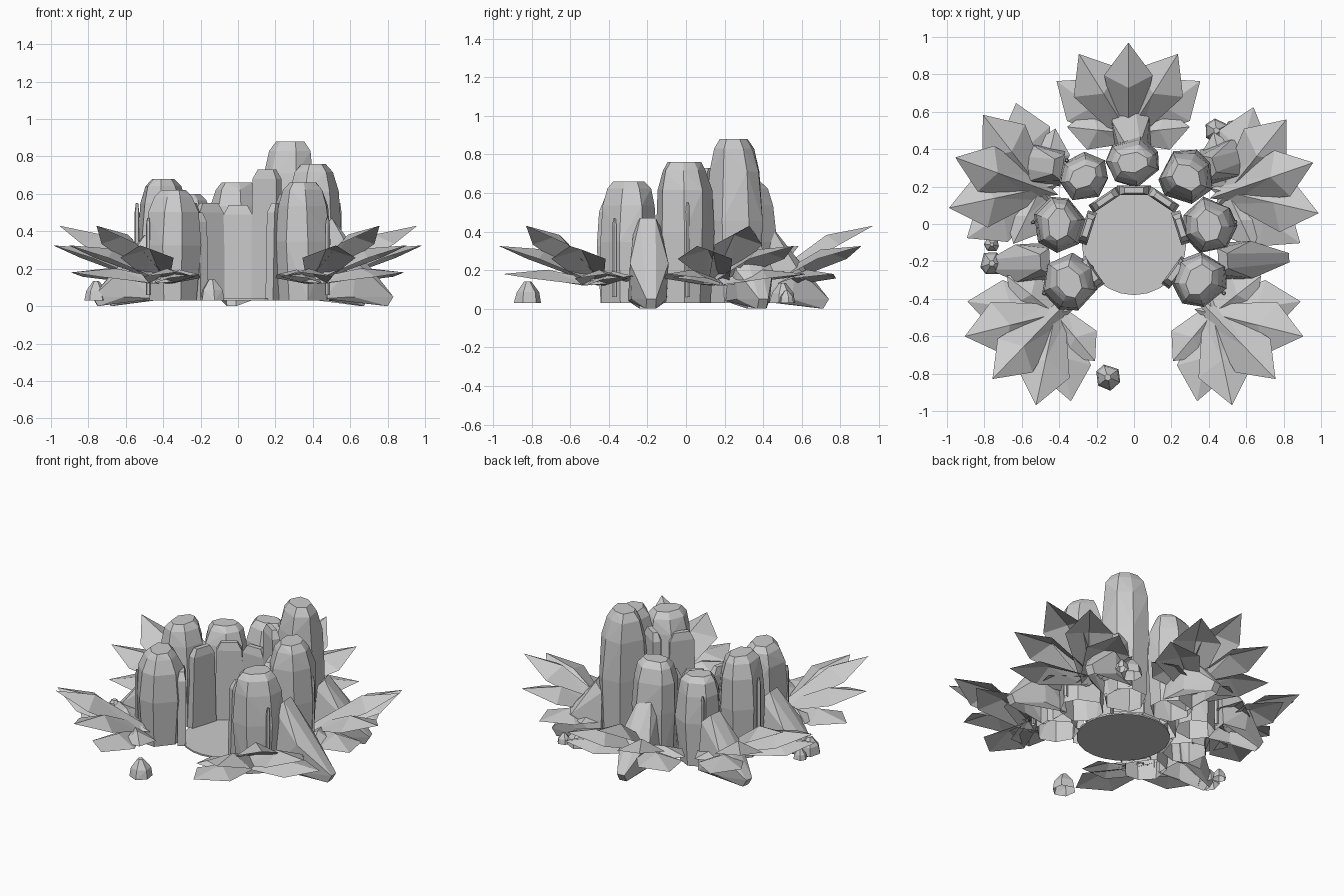
import bpy, bmesh, math, random
from mathutils import Matrix

random.seed(4)
cube = bpy.data.objects.get("Cube")
if cube:
    bpy.data.objects.remove(cube, do_unlink=True)

stone = bpy.data.materials.new("pale_grey")
stone.use_nodes = True
GREY = (0.6, 0.6, 0.6, 1)
stone.diffuse_color = GREY
stone.node_tree.nodes["Principled BSDF"].inputs["Base Color"].default_value = GREY


def finish(name, bm, matrix):
    mesh = bpy.data.meshes.new(name)
    bm.to_mesh(mesh)
    bm.free()
    mesh.materials.append(stone)
    obj = bpy.data.objects.new(name, mesh)
    obj.matrix_world = matrix
    bpy.context.collection.objects.link(obj)


def place(x, y, angle=0, z=0):
    return Matrix.Translation((x, y, z)) @ Matrix.Rotation(math.radians(angle), 4, "Z")


def outward(x, y):
    """Direction in degrees from the floor's centre."""
    return math.degrees(math.atan2(y + .1, x))


def hull(name, points, matrix):
    """Convex stone shell, open underneath."""
    bm = bmesh.new()
    for p in points:
        bm.verts.new(p)
    bmesh.ops.convex_hull(bm, input=bm.verts)
    bmesh.ops.delete(bm, geom=[v for v in bm.verts if not v.link_faces], context="VERTS")
    bmesh.ops.recalc_face_normals(bm, faces=bm.faces)
    bm.normal_update()
    under = [f for f in bm.faces if f.normal.z < -.9]
    bmesh.ops.delete(bm, geom=under, context="FACES")
    bmesh.ops.dissolve_limit(bm, angle_limit=.05, verts=bm.verts, edges=bm.edges)
    finish(name, bm, matrix)


# Rings of a column: height share, radial and tangential width
COLUMN = ((0, .9, .88), (.5, 1, 1), (.8, .88, .95), (.94, .66, .78), (1, .42, .58))


def boulder(name, x, y, radius, height, sides=7, bottom=.03, profile=COLUMN):
    """Faceted column with sloping shoulders and a flat crown."""
    points = []
    start = random.uniform(0, math.tau)
    angles = [math.tau * (k + random.uniform(-.18, .18)) / sides + start for k in range(sides)]
    for t, radial, tangential in profile:
        for a in angles:
            r = radius * random.uniform(.96, 1.08)
            points.append((r * radial * math.cos(a), r * tangential * math.sin(a),
                           bottom + t * (height - bottom)))
    hull(name, points, place(x, y, outward(x, y)))


# Round floor
bm = bmesh.new()
bmesh.ops.create_cone(bm, cap_ends=True, segments=24, radius1=.28, radius2=.28, depth=.01)
finish("floor_disc", bm, place(0, -.1, 0, .035))

# Ring of tall stones
for i, (x, y, r, h) in enumerate([
        (-.35, -.31, .15, .62), (-.4, 0, .145, .68), (-.27, .25, .135, .6), (-.01, .33, .14, .66),
        (.28, .25, .148, .88), (.4, -.01, .15, .76), (.35, -.3, .15, .66)]):
    boulder(f"ring_stone_{i}", x, y, r, h)

# Upright slabs lining the inside
for i, (x, y, h) in enumerate([
        (-.23, -.26, .5), (-.25, -.02, .55), (-.155, .13, .55), (0, .18, .54),
        (.155, .13, .73), (.25, -.02, .6), (.22, -.26, .55)]):
    w, t = .09, .025
    pts = [(s * a, s * b, z) for s in (-1, 1) for a, b, z in
           ((t, w, .03), (t, -w, .03), (t, w * .85, h - .05), (t, -w * .85, h - .05),
            (t * .6, w * .55, h), (t * .6, -w * .55, h))]
    hull(f"inner_slab_{i}", pts, place(x, y, outward(x, y)))

# Leaning buttress stones that taper to the ground outside the ring
for i, (x, y, ang, h, reach) in enumerate([
        (.45, -.2, 3, .47, .38), (-.45, -.2, 183, .38, .33), (.38, .3, 18, .4, .33),
        (-.38, .3, 172, .4, .33), (0, .38, 96, .44, .36)]):
    pts = []
    for s in (-1, 1):
        pts += [(0, .1 * s, .04), (0, .07 * s, h - .05), (.05, .04 * s, h), (.18, .1 * s, h * .5),
                (.16, .09 * s, .05), (reach, .025 * s, .05), (reach - .03, .025 * s, 0)]
    hull(f"buttress_{i}", pts, place(x, y, ang))

# Slender posts on the outer side of the ring
POST = ((0, 1, 1), (.9, 1, 1), (1, .5, .5))
for x, y, h in ((.54, .01, .55), (.48, -.37, .47), (.36, .34, .5)):
    for side, s in (("left", 1), ("right", -1)):
        boulder(f"thin_post_{side}", s * x, y, .013, h, 5, .06, POST)


def leaf(name, x, y, angle, length, width, rise):
    """Broad kite-shaped leaf arched along a raised midrib."""
    bm = bmesh.new()
    base, tip, rib = (bm.verts.new(p) for p in
                      ((-.1, 0, .13), (length, 0, .17 + rise), (length * .5, 0, .195 + rise * .72)))
    for s in (1, -1):
        root = bm.verts.new((.02, .06 * s, .12 + rise * .15))
        edge = bm.verts.new((length * .64, width * s, .15 + rise * .7))
        for tri in ((base, rib, root), (root, rib, edge), (edge, rib, tip)):
            bm.faces.new(tri if s < 0 else tri[::-1])
    bmesh.ops.recalc_face_normals(bm, faces=bm.faces)
    bm.normal_update()
    if sum(f.normal.z for f in bm.faces) < 0:
        bmesh.ops.reverse_faces(bm, faces=bm.faces)
    finish(name, bm, place(x, y, angle))


# Five leaf fans: turn from the fan's axis, length, half width, rise of tip
FAN = [(0, .485, .13, .26), (32, .5, .145, .155), (54, .475, .14, .01), (84, .33, .11, 0)]
for i, (x, y, ang) in enumerate([
        (-.03, .485, 90), (-.5, .19, 160), (.5, .17, 19), (-.42, -.48, 226), (.42, -.48, 314)]):
    for j, (turn, length, width, rise) in enumerate(FAN):
        for s in (1, -1) if turn else (1,):
            leaf(f"fan_{i}_leaf_{j}_{'a' if s > 0 else 'b'}", x, y, ang + s * turn, length, width, rise)

# Loose pebbles
PEBBLE = ((0, 1, 1), (.5, .85, .85), (1, .25, .25))
for i, (x, y, r) in enumerate([
        (-.14, -.82, .07), (.44, .5, .065), (.53, .52, .04), (-.76, -.21, .065), (-.76, -.11, .04)]):
    boulder(f"pebble_{i}", x, y, r, .03 + r * 1.6, 6, .03, PEBBLE)
